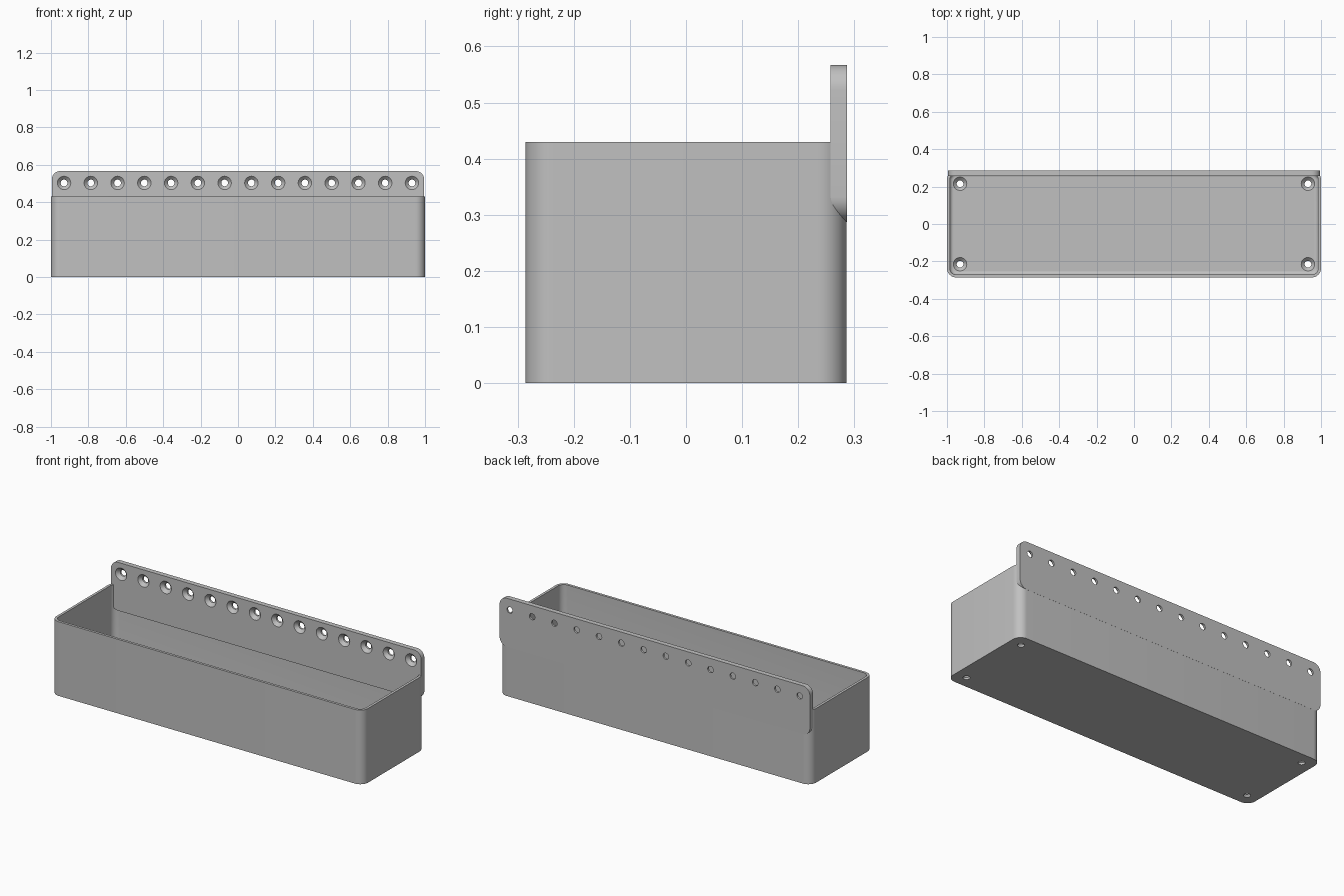
import bpy, bmesh, math
from mathutils import Matrix, Vector

cube = bpy.data.objects.get("Cube")
if cube:
    bpy.data.objects.remove(cube, do_unlink=True)

grey = bpy.data.materials.new("matte grey")
grey.use_nodes = True
colour = (0.53, 0.53, 0.53, 1)
grey.diffuse_color = colour
grey.node_tree.nodes["Principled BSDF"].inputs["Base Color"].default_value = colour

# Main sizes
HALF_X, HALF_Y, HEIGHT = 1.0, 0.286, 0.43
WALL, FLOOR, CORNER, FILLET = 0.015, 0.03, 0.05, 0.02
PLATE_THICK, PLATE_LOW, PLATE_TOP = 0.029, 0.287, 0.567
HOLE_X, HOLE_Y, HOLE_Z = 0.93, 0.215, 0.503
HOLES = 14


def rounded_rect(hx, hy, r, z, steps=10):
    """Outline of a rectangle with round corners at height z."""
    points = []
    for i, (sx, sy) in enumerate([(1, 1), (-1, 1), (-1, -1), (1, -1)]):
        for k in range(steps + 1):
            a = math.pi / 2 * (i + k / steps)
            points.append(Vector((sx * (hx - r) + r * math.cos(a),
                                  sy * (hy - r) + r * math.sin(a), z)))
    return points


def circle(r, z, sides=32):
    return [Vector((r * math.cos(2 * math.pi * i / sides),
                    r * math.sin(2 * math.pi * i / sides), z)) for i in range(sides)]


def loft(bm, loops, matrix=Matrix()):
    """Join outlines in order and cap both ends."""
    rings = [[bm.verts.new(matrix @ p) for p in loop] for loop in loops]
    n = len(rings[0])
    faces = [bm.faces.new(rings[0][::-1]), bm.faces.new(rings[-1])]
    for a, b in zip(rings, rings[1:]):
        faces += [bm.faces.new((a[i], a[(i + 1) % n], b[(i + 1) % n], b[i]))
                  for i in range(n)]
    bmesh.ops.recalc_face_normals(bm, faces=faces)


def make_object(name, bm):
    mesh = bpy.data.meshes.new(name)
    bm.to_mesh(mesh)
    bm.free()
    mesh.materials.append(grey)
    obj = bpy.data.objects.new(name, mesh)
    bpy.context.collection.objects.link(obj)
    return obj


def drill(obj, matrices, thick):
    """Cut countersunk holes; each matrix puts local z out of the wide end."""
    bm = bmesh.new()
    for m in matrices:
        loft(bm, [circle(0.018, -thick - 0.01), circle(0.018, -0.018),
                  circle(0.036, 0), circle(0.036, 0.01)], m)
    cutter = make_object("hole_cutter", bm)
    cutter.hide_render = True
    mod = obj.modifiers.new("holes", "BOOLEAN")
    mod.operation, mod.solver, mod.object = "DIFFERENCE", "EXACT", cutter
    bpy.ops.object.select_all(action="DESELECT")
    bpy.context.view_layer.objects.active = obj
    obj.select_set(True)
    bpy.ops.object.modifier_apply(modifier=mod.name)
    bpy.data.objects.remove(cutter, do_unlink=True)
    bpy.ops.object.shade_smooth_by_angle(angle=math.radians(30))


# Open tray: outside wall, rim, inside wall, then a fillet into the floor
bm = bmesh.new()
ix, iy, ir = HALF_X - WALL, HALF_Y - WALL, CORNER - WALL
loops = [rounded_rect(HALF_X, HALF_Y, CORNER, 0),
         rounded_rect(HALF_X, HALF_Y, CORNER, HEIGHT),
         rounded_rect(ix, iy, ir, HEIGHT)]
for k in range(7):
    a = math.pi / 2 * k / 6
    inset = FILLET * (1 - math.cos(a))
    loops.append(rounded_rect(ix - inset, iy - inset, ir - inset,
                              FLOOR + FILLET * (1 - math.sin(a))))
loft(bm, loops)
tray = make_object("tray", bm)
drill(tray, [Matrix.Translation((sx * HOLE_X, sy * HOLE_Y, FLOOR))
             for sx in (-1, 1) for sy in (-1, 1)], FLOOR)

# Back mounting plate: round-cornered slab standing upright
bm = bmesh.new()
front_y = HALF_Y + 0.0005 - PLATE_THICK
upright = Matrix.Rotation(math.pi / 2, 4, "X")
middle = (PLATE_LOW + PLATE_TOP) / 2
half_z = (PLATE_TOP - PLATE_LOW) / 2
loft(bm, [rounded_rect(0.995, half_z, 0.045, -PLATE_THICK),
          rounded_rect(0.995, half_z, 0.045, 0)],
     Matrix.Translation((0, front_y, middle)) @ upright)
plate = make_object("mounting_plate", bm)
drill(plate, [Matrix.Translation((HOLE_X * (2 * i / (HOLES - 1) - 1), front_y, HOLE_Z)) @ upright
              for i in range(HOLES)], PLATE_THICK)
